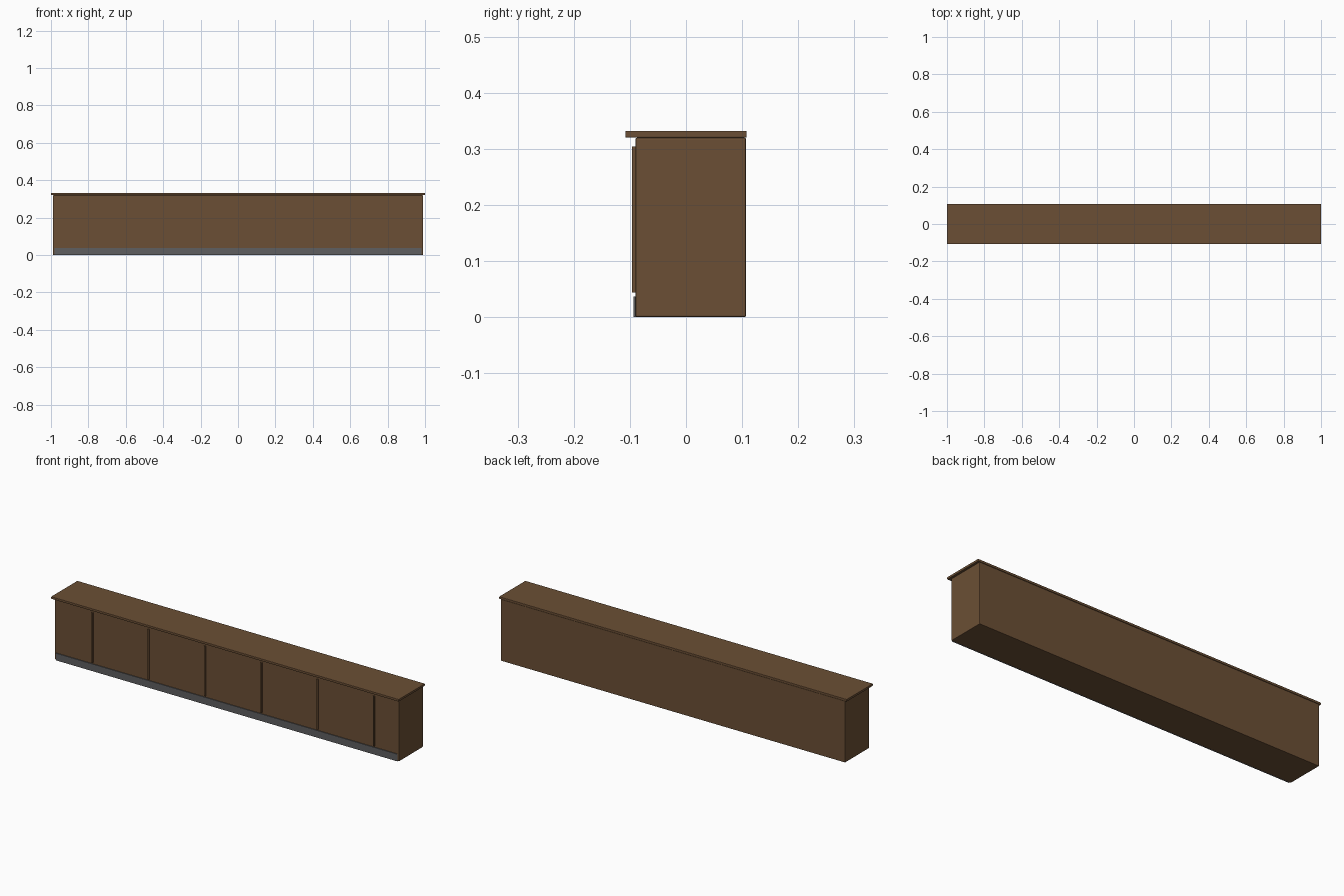
import bpy

old = bpy.data.objects.get("Cube")
if old:
    bpy.data.objects.remove(old, do_unlink=True)


def material(name, colour):
    mat = bpy.data.materials.new(name)
    mat.use_nodes = True
    mat.diffuse_color = colour
    mat.node_tree.nodes["Principled BSDF"].inputs["Base Color"].default_value = colour
    return mat


def box(name, low, high, mat, bevel=0):
    centre = [(a + b) / 2 for a, b in zip(low, high)]
    bpy.ops.mesh.primitive_cube_add(size=1, location=centre)
    obj = bpy.context.object
    obj.name = name
    obj.scale = [b - a for a, b in zip(low, high)]
    bpy.ops.object.transform_apply(location=False, rotation=False, scale=True)
    obj.data.materials.append(mat)
    if bevel:
        mod = obj.modifiers.new("soft_edges", "BEVEL")
        mod.width = bevel
        mod.segments = 2
    return obj


brown = material("brown wood", (0.147, 0.078, 0.035, 1))
grey = material("grey metal", (0.113, 0.113, 0.118, 1))

# Counter body and overhanging worktop
box("counter_body", (-0.99, -0.09, 0), (0.99, 0.107, 0.32), brown, 0.003)
box("worktop", (-1, -0.108, 0.32), (1, 0.108, 0.332), brown, 0.002)

# Kick plate along the foot of the front
box("kick_plate", (-0.982, -0.094, 0), (0.982, -0.088, 0.037), grey)

# Evenly spaced vertical battens on the front
for i in range(6):
    x = -0.773 + i * 0.324
    box(f"front_batten_{i + 1}", (x - 0.004, -0.096, 0.044), (x + 0.004, -0.088, 0.304), brown)
